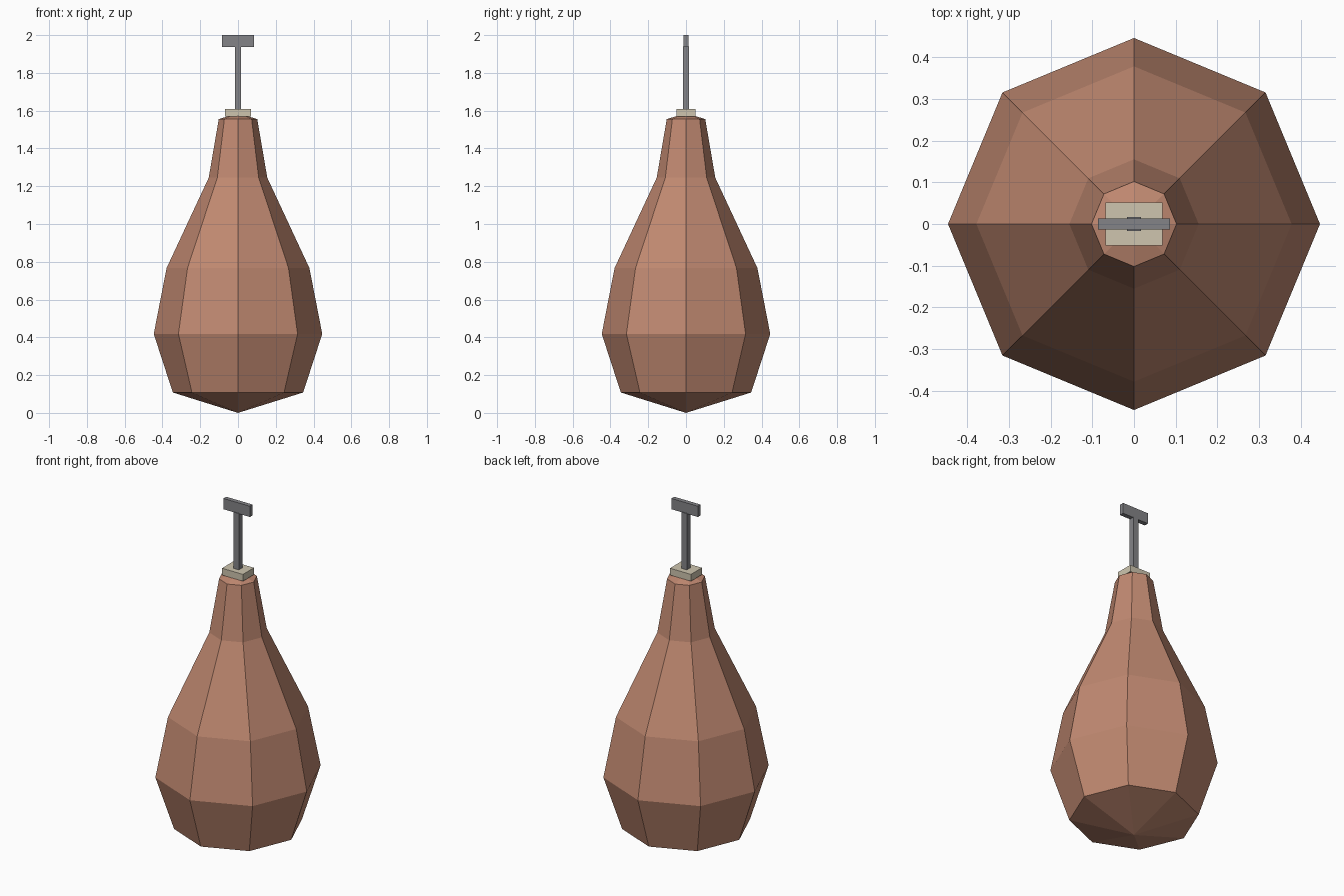
import bpy
import bmesh
from math import cos, sin, pi

old = bpy.data.objects.get("Cube")
if old:
    bpy.data.objects.remove(old, do_unlink=True)


def material(name, rgb):
    mat = bpy.data.materials.new(name)
    mat.use_nodes = True
    colour = (*rgb, 1)
    mat.diffuse_color = colour
    mat.node_tree.nodes["Principled BSDF"].inputs["Base Color"].default_value = colour
    return mat


def add_object(name, bm, mat):
    bmesh.ops.recalc_face_normals(bm, faces=bm.faces)
    mesh = bpy.data.meshes.new(name)
    bm.to_mesh(mesh)
    bm.free()
    mesh.materials.append(mat)
    obj = bpy.data.objects.new(name, mesh)
    bpy.context.collection.objects.link(obj)
    return obj


def box(name, width, depth, bottom, top, mat):
    bm = bmesh.new()
    bmesh.ops.create_cube(bm, size=1)
    bmesh.ops.scale(bm, vec=(width, depth, top - bottom), verts=bm.verts)
    bmesh.ops.translate(bm, vec=(0, 0, (top + bottom) / 2), verts=bm.verts)
    return add_object(name, bm, mat)


def lathe(name, rings, bottom, top, sides, mat):
    """Faceted turned shape, closed by a shallow point at each end."""
    bm = bmesh.new()
    loops = [[bm.verts.new((r * cos(2 * pi * i / sides), r * sin(2 * pi * i / sides), z))
              for i in range(sides)] for r, z in rings]
    low, high = bm.verts.new((0, 0, bottom)), bm.verts.new((0, 0, top))
    for i in range(sides):
        j = (i + 1) % sides
        bm.faces.new((low, loops[0][j], loops[0][i]))
        bm.faces.new((high, loops[-1][i], loops[-1][j]))
        for a, b in zip(loops, loops[1:]):
            bm.faces.new((a[i], a[j], b[j], b[i]))
    return add_object(name, bm, mat)


clay = material("warm clay brown", (0.53, 0.25, 0.165))
cream = material("pale cream", (0.62, 0.56, 0.43))
grey = material("metal grey", (0.23, 0.23, 0.245))

# Eight-sided pear-shaped body
profile = [(0.345, 0.108), (0.446, 0.418), (0.378, 0.767), (0.155, 1.245), (0.102, 1.555)]
lathe("body", profile, 0, 1.587, 8, clay)

# Stopper block, stem and crossbar
box("stopper", 0.136, 0.102, 1.57, 1.61, cream)
box("stem", 0.034, 0.034, 1.6, 1.94, grey)
box("crossbar", 0.172, 0.026, 1.937, 2, grey)
